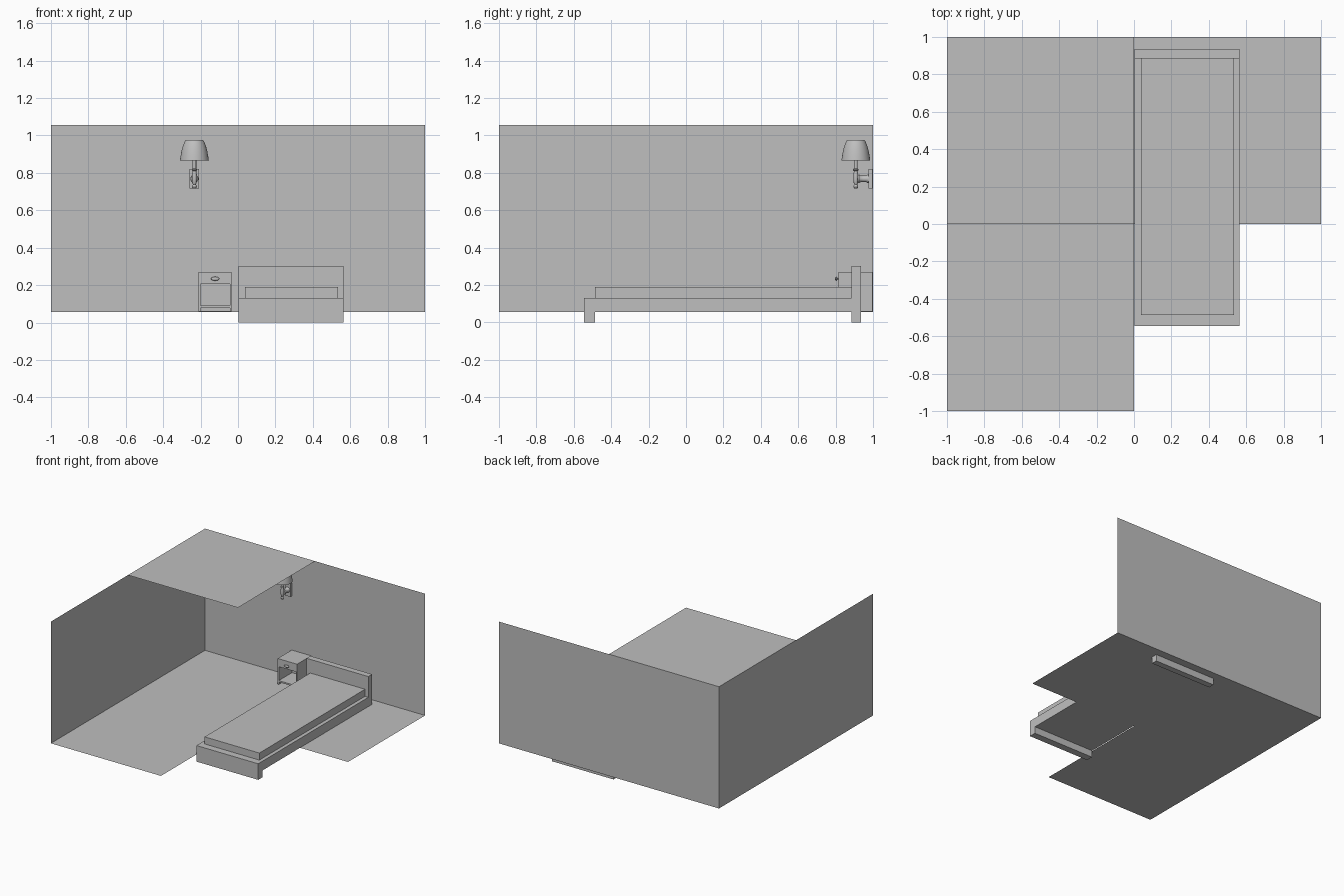
import bpy, bmesh, math
from mathutils import Matrix

if "Cube" in bpy.data.objects:
    bpy.data.objects.remove(bpy.data.objects["Cube"])

grey = bpy.data.materials.new("plain_grey")
grey.diffuse_color = (0.52, 0.52, 0.52, 1)
grey.use_nodes = True
grey.node_tree.nodes["Principled BSDF"].inputs["Base Color"].default_value = grey.diffuse_color


def add(name, bm, smooth=False):
    mesh = bpy.data.meshes.new(name)
    bm.to_mesh(mesh)
    bm.free()
    mesh.materials.append(grey)
    ob = bpy.data.objects.new(name, mesh)
    bpy.context.collection.objects.link(ob)
    if smooth:
        bpy.ops.object.select_all(action='DESELECT')
        ob.select_set(True)
        bpy.context.view_layer.objects.active = ob
        bpy.ops.object.shade_smooth_by_angle(angle=math.radians(40))
    return ob


def sheet(name, pts):
    bm = bmesh.new()
    bm.faces.new([bm.verts.new(p) for p in pts])
    return add(name, bm)


def box(name, x0, x1, y0, y1, z0, z1):
    bm = bmesh.new()
    bmesh.ops.create_cube(bm, size=1)
    for v in bm.verts:
        v.co = ((x0 + x1) / 2 + v.co.x * (x1 - x0),
                (y0 + y1) / 2 + v.co.y * (y1 - y0),
                (z0 + z1) / 2 + v.co.z * (z1 - z0))
    return add(name, bm)


def lathe(name, profile, matrix, steps=32):
    bm = bmesh.new()
    vs = [bm.verts.new((r, 0, z)) for r, z in profile]
    es = [bm.edges.new(p) for p in zip(vs, vs[1:])]
    bmesh.ops.spin(bm, geom=vs + es, cent=(0, 0, 0), axis=(0, 0, 1),
                   angle=2 * math.pi, steps=steps, use_duplicate=False)
    bmesh.ops.remove_doubles(bm, verts=bm.verts, dist=1e-5)
    bmesh.ops.recalc_face_normals(bm, faces=bm.faces)
    bm.transform(matrix)
    return add(name, bm, True)


# Room shell: thin sheets, L-shaped floor and quarter ceiling
F, C = 0.055, 1.055
sheet("floor", [(-1, -1, F), (0, -1, F), (0, 0, F), (1, 0, F), (1, 1, F), (-1, 1, F)])
sheet("ceiling", [(-1, 0, C), (0, 0, C), (0, 1, C), (-1, 1, C)])
sheet("back_wall", [(-1, 1, F), (1, 1, F), (1, 1, C), (-1, 1, C)])
sheet("left_wall", [(-1, -1, F), (-1, 1, F), (-1, 1, C), (-1, -1, C)])
sheet("wall_picture", [(-0.987, 0.997, 0.71), (-0.47, 0.997, 0.71),
                       (-0.47, 0.997, 0.985), (-0.987, 0.997, 0.985)])

# Bed
box("headboard", 0.004, 0.565, 0.885, 0.935, 0, 0.302)
box("footboard", 0.004, 0.565, -0.545, -0.487, 0, 0.132)
box("bed_base", 0.004, 0.565, -0.487, 0.885, 0.056, 0.132)
box("mattress", 0.037, 0.535, -0.487, 0.885, 0.132, 0.19)

# Nightstand: drawer box over an open shelf
X0, X1, Y0, Y1 = -0.21, -0.034, 0.815, 0.997
box("nightstand_drawer", X0, X1, Y0, Y1, 0.205, 0.27)
for side, x in (("left", X0), ("right", X1 - 0.01)):
    box("nightstand_side_" + side, x, x + 0.01, Y0, Y1, 0.059, 0.205)
box("nightstand_back", X0 + 0.01, X1 - 0.01, Y1 - 0.01, Y1, 0.059, 0.205)
box("nightstand_shelf", X0 + 0.01, X1 - 0.01, Y0, Y1 - 0.01, 0.078, 0.091)

# Drawer knob: flattened oval on a short neck
bm = bmesh.new()
bmesh.ops.create_uvsphere(bm, u_segments=20, v_segments=10, radius=1)
bm.transform(Matrix.Translation((-0.122, 0.803, 0.234)) @ Matrix.Diagonal((0.022, 0.007, 0.011, 1)))
add("drawer_knob", bm, True)
box("knob_neck", -0.13, -0.114, 0.803, 0.816, 0.23, 0.238)

# Wall lamp
LX, LY = -0.233, 0.908
axis = Matrix.Translation((LX, LY, 0))
lathe("lamp_shade", [(0.077, 0.866), (0.0735, 0.89), (0.068, 0.92), (0.061, 0.945),
                     (0.055, 0.96), (0.05, 0.97), (0.046, 0.975), (0.038, 0.976)], axis)
lathe("lamp_stem", [(0, 0.715), (0.009, 0.717), (0.013, 0.725), (0.011, 0.733), (0.007, 0.737),
                    (0.011, 0.745), (0.013, 0.765), (0.013, 0.79), (0.01, 0.81),
                    (0.014, 0.814), (0.014, 0.82), (0.01, 0.824), (0.01, 0.885), (0, 0.885)],
      axis, 20)
box("lamp_wall_plate", LX - 0.025, LX + 0.025, 0.976, 0.997, 0.715, 0.82)
arm = Matrix.Translation((LX, LY, 0.768)) @ Matrix.Rotation(-math.pi / 2, 4, 'X')
lathe("lamp_arm", [(0, 0.008), (0.02, 0.01), (0.022, 0.018), (0.017, 0.026),
                   (0.017, 0.055), (0.022, 0.062), (0.022, 0.07), (0, 0.07)], arm, 20)
